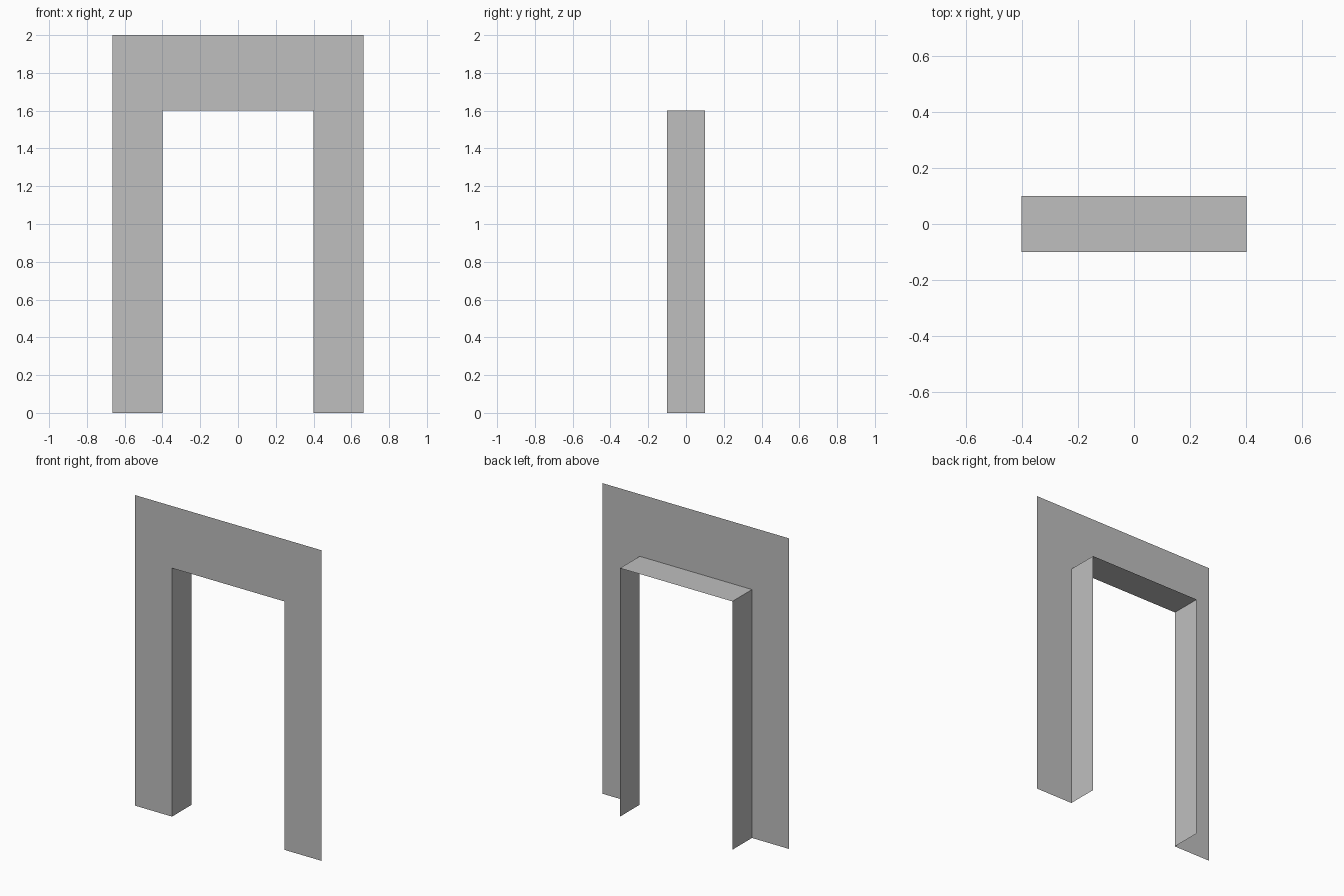
import bpy

cube = bpy.data.objects.get("Cube")
if cube:
    bpy.data.objects.remove(cube, do_unlink=True)

HALF_W, HEIGHT = 0.665, 2.0        # panel
OPEN_W, OPEN_H = 0.4, 1.6          # doorway opening
FRONT, BACK = -0.1, 0.1

grey = bpy.data.materials.new("plain grey")
grey.use_nodes = True
colour = (0.52, 0.52, 0.52, 1)
grey.diffuse_color = colour
grey.node_tree.nodes["Principled BSDF"].inputs["Base Color"].default_value = colour


def add_sheet(name, verts, faces):
    mesh = bpy.data.meshes.new(name)
    mesh.from_pydata(verts, [], faces)
    mesh.materials.append(grey)
    obj = bpy.data.objects.new(name, mesh)
    bpy.context.collection.objects.link(obj)
    return obj


# Arch-shaped profiles running up, across and down
inner = [(-OPEN_W, 0), (-OPEN_W, OPEN_H), (OPEN_W, OPEN_H), (OPEN_W, 0)]
outer = [(-HALF_W, 0), (-HALF_W, HEIGHT), (HALF_W, HEIGHT), (HALF_W, 0)]


def bridge(name, first, first_y, second, second_y):
    """Join two matching profiles with a strip of quads."""
    n = len(first)
    verts = [(x, first_y, z) for x, z in first] + [(x, second_y, z) for x, z in second]
    faces = [(i, i + n, i + n + 1, i + 1) for i in range(n - 1)]
    return add_sheet(name, verts, faces)


# Flat wall around the opening, facing forward
bridge("front_panel", outer, FRONT, inner, FRONT)
# Jambs and lintel lining the opening, reaching back
bridge("opening_lining", inner, FRONT, inner, BACK)
